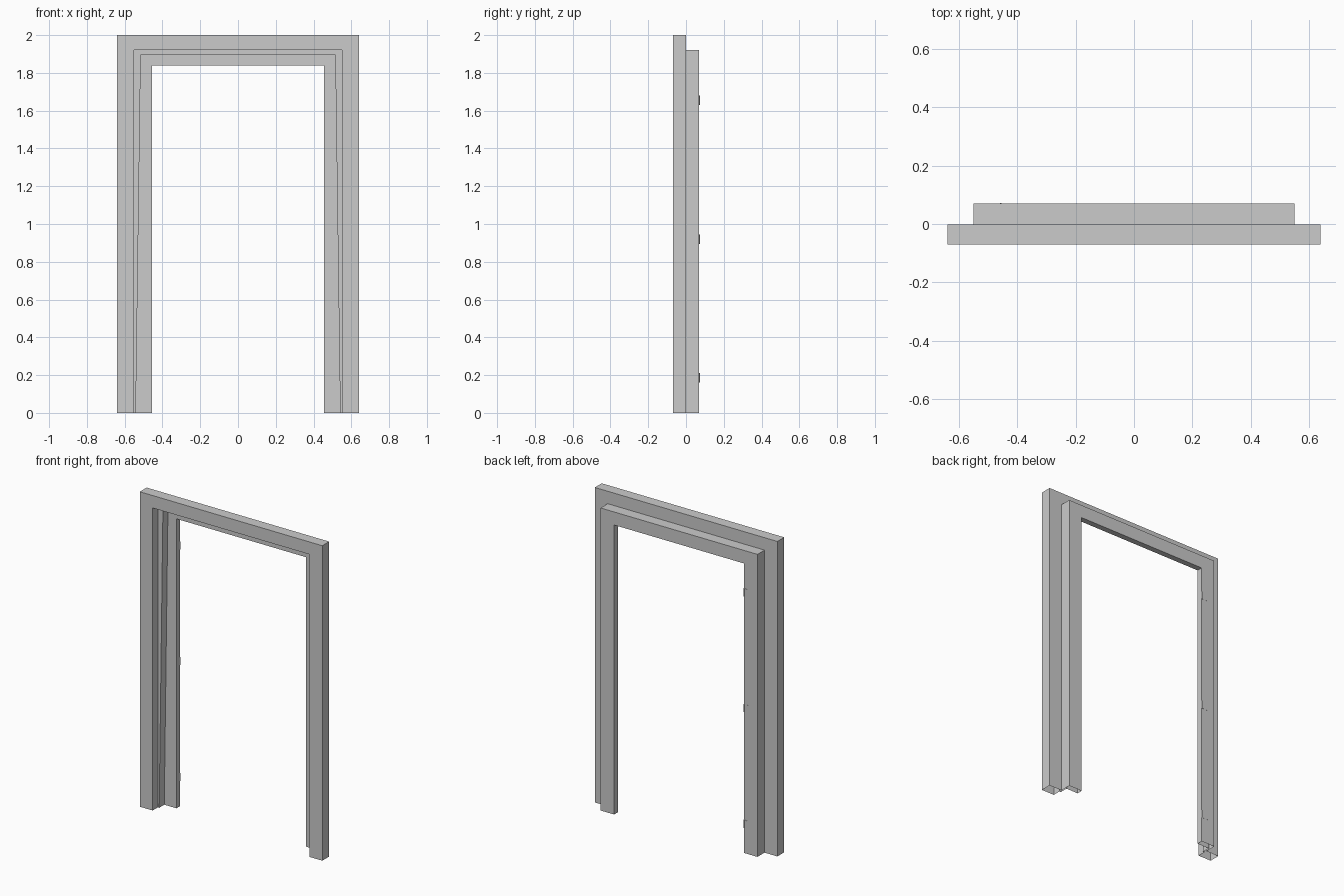
import bpy, bmesh
from mathutils import Matrix, Vector

if "Cube" in bpy.data.objects:
    bpy.data.objects.remove(bpy.data.objects["Cube"])

# Frame cross-section: (half width at floor, half width at top, top height, depth)
SECTION = [
    (0.641, 0.641, 2.000, -0.070),   # outer casing, front
    (0.551, 0.551, 1.921, -0.070),
    (0.551, 0.551, 1.921, -0.018),   # step to tapered stop
    (0.541, 0.515, 1.896, -0.018),
    (0.541, 0.515, 1.896, 0.033),    # step to inner jamb
    (0.456, 0.456, 1.838, 0.033),
    (0.456, 0.456, 1.838, 0.070),    # inner jamb, back
    (0.551, 0.551, 1.921, 0.070),
    (0.551, 0.551, 1.921, -0.001),   # back of casing
    (0.641, 0.641, 2.000, -0.001),
]


def finish(bm, name):
    bmesh.ops.recalc_face_normals(bm, faces=bm.faces[:])
    mesh = bpy.data.meshes.new(name)
    bm.to_mesh(mesh)
    bm.free()
    obj = bpy.data.objects.new(name, mesh)
    bpy.context.collection.objects.link(obj)
    return obj


# Door frame: section swept up one leg, across and down, open at the floor
bm = bmesh.new()
loops = []
for low, high, top, y in SECTION:
    path = [(-low, y, 0), (-high, y, top), (high, y, top), (low, y, 0)]
    loops.append([bm.verts.new(p) for p in path])
for a, b in zip(loops, loops[1:] + loops[:1]):
    for i in range(3):
        bm.faces.new((a[i], a[i + 1], b[i + 1], b[i]))
finish(bm, "door_frame")

# Hinges: thin leaf on the back of the left jamb with a small knuckle
for i, z in enumerate((0.185, 0.92, 1.655)):
    bm = bmesh.new()
    bmesh.ops.create_cube(bm, size=1, matrix=Matrix.LocRotScale(
        Vector((-0.478, 0.070, z)), None, Vector((0.044, 0.002, 0.05))))
    bmesh.ops.create_cone(bm, cap_ends=True, segments=8, radius1=0.003, radius2=0.003,
                          depth=0.05, matrix=Matrix.Translation((-0.457, 0.070, z)))
    finish(bm, f"hinge_{i + 1}")
